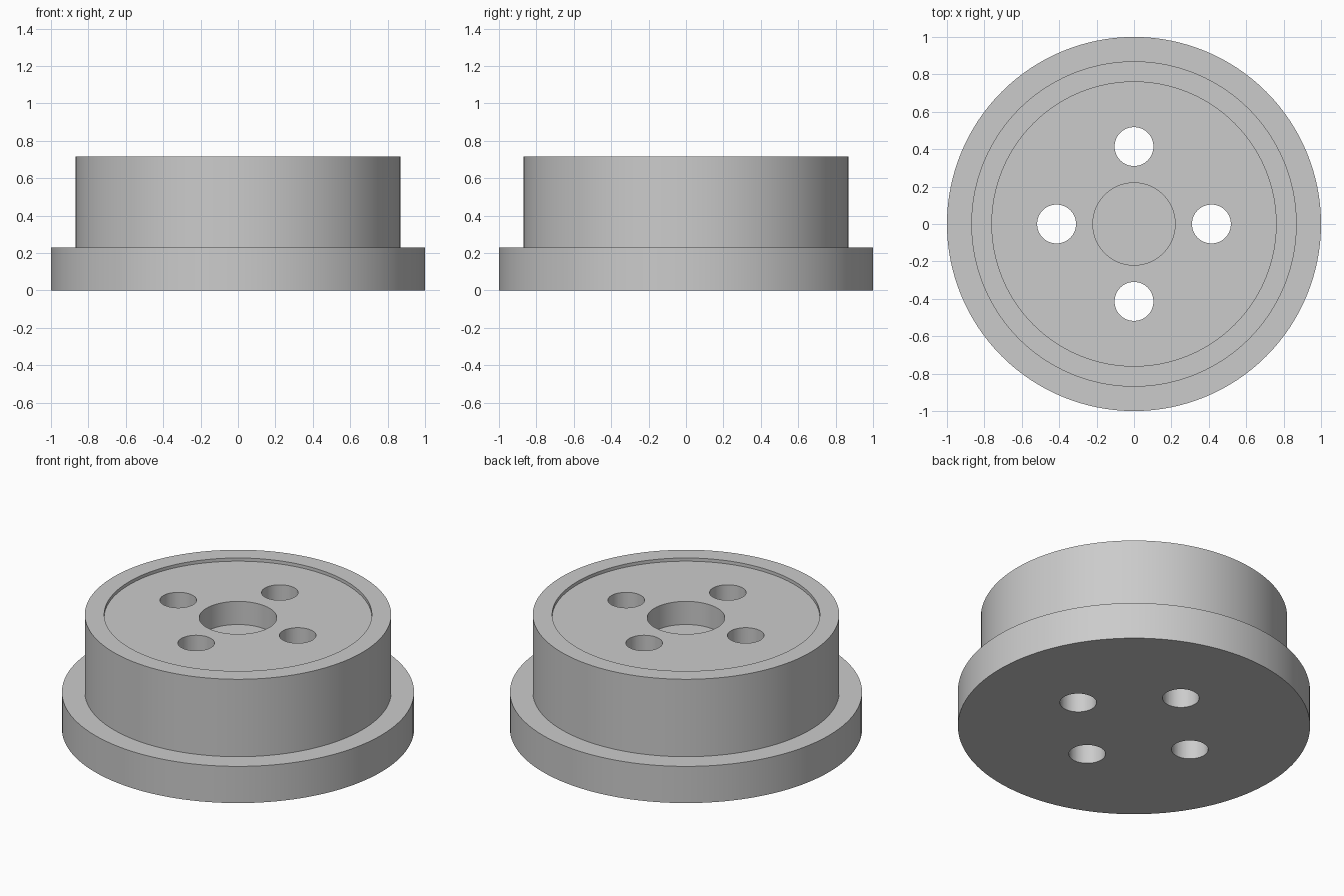
import bpy
import bmesh
from math import cos, sin, pi, radians
from mathutils import Vector

cube = bpy.data.objects.get("Cube")
if cube:
    bpy.data.objects.remove(cube, do_unlink=True)

# Main dimensions
FLANGE_R, FLANGE_Z = 1.0, 0.23
HUB_R, HUB_Z = 0.87, 0.715
RECESS_R, RECESS_Z = 0.76, 0.695
BORE_R, BORE_Z = 0.22, 0.55
BOLT_R, BOLT_CIRCLE = 0.104, 0.414

# Single plain grey
grey = bpy.data.materials.new("grey metal")
grey.use_nodes = True
colour = (0.6, 0.6, 0.6, 1.0)
grey.diffuse_color = colour
grey.node_tree.nodes["Principled BSDF"].inputs["Base Color"].default_value = colour


def lathe(name, profile, steps=128):
    """Spin an (r, z) profile that starts and ends on the axis."""
    bm = bmesh.new()
    verts = [bm.verts.new((r, 0, z)) for r, z in profile]
    edges = [bm.edges.new(pair) for pair in zip(verts, verts[1:])]
    bmesh.ops.spin(bm, geom=verts + edges, cent=(0, 0, 0), axis=(0, 0, 1),
                   angle=2 * pi, steps=steps, use_duplicate=False)
    bmesh.ops.remove_doubles(bm, verts=bm.verts, dist=1e-4)
    bmesh.ops.recalc_face_normals(bm, faces=bm.faces)
    mesh = bpy.data.meshes.new(name)
    bm.to_mesh(mesh)
    bm.free()
    obj = bpy.data.objects.new(name, mesh)
    bpy.context.collection.objects.link(obj)
    mesh.materials.append(grey)
    return obj


# Flanged hub with a shallow top recess and a blind centre bore
hub = lathe("flanged_hub", [
    (0, 0), (FLANGE_R, 0), (FLANGE_R, FLANGE_Z), (HUB_R, FLANGE_Z),
    (HUB_R, HUB_Z), (RECESS_R, HUB_Z), (RECESS_R, RECESS_Z),
    (BORE_R, RECESS_Z), (BORE_R, BORE_Z), (0, BORE_Z)])

# Four through bolt holes
cutters = []
for i in range(4):
    cutter = lathe(f"bolt_hole_cutter_{i + 1}",
                   [(0, -0.1), (BOLT_R, -0.1), (BOLT_R, 1), (0, 1)], 64)
    a = i * pi / 2
    cutter.location = Vector((cos(a), sin(a), 0)) * BOLT_CIRCLE
    cutter.hide_render = True
    cutters.append(cutter)
    cut = hub.modifiers.new(f"bolt_hole_{i + 1}", 'BOOLEAN')
    cut.operation = 'DIFFERENCE'
    cut.solver = 'EXACT'
    cut.object = cutter

# Bake the cuts, discard the cutters
bpy.context.view_layer.update()
bpy.ops.object.select_all(action='DESELECT')
hub.select_set(True)
bpy.context.view_layer.objects.active = hub
for mod in list(hub.modifiers):
    bpy.ops.object.modifier_apply(modifier=mod.name)
for cutter in cutters:
    bpy.data.objects.remove(cutter, do_unlink=True)

bpy.ops.object.shade_smooth_by_angle(angle=radians(30))
